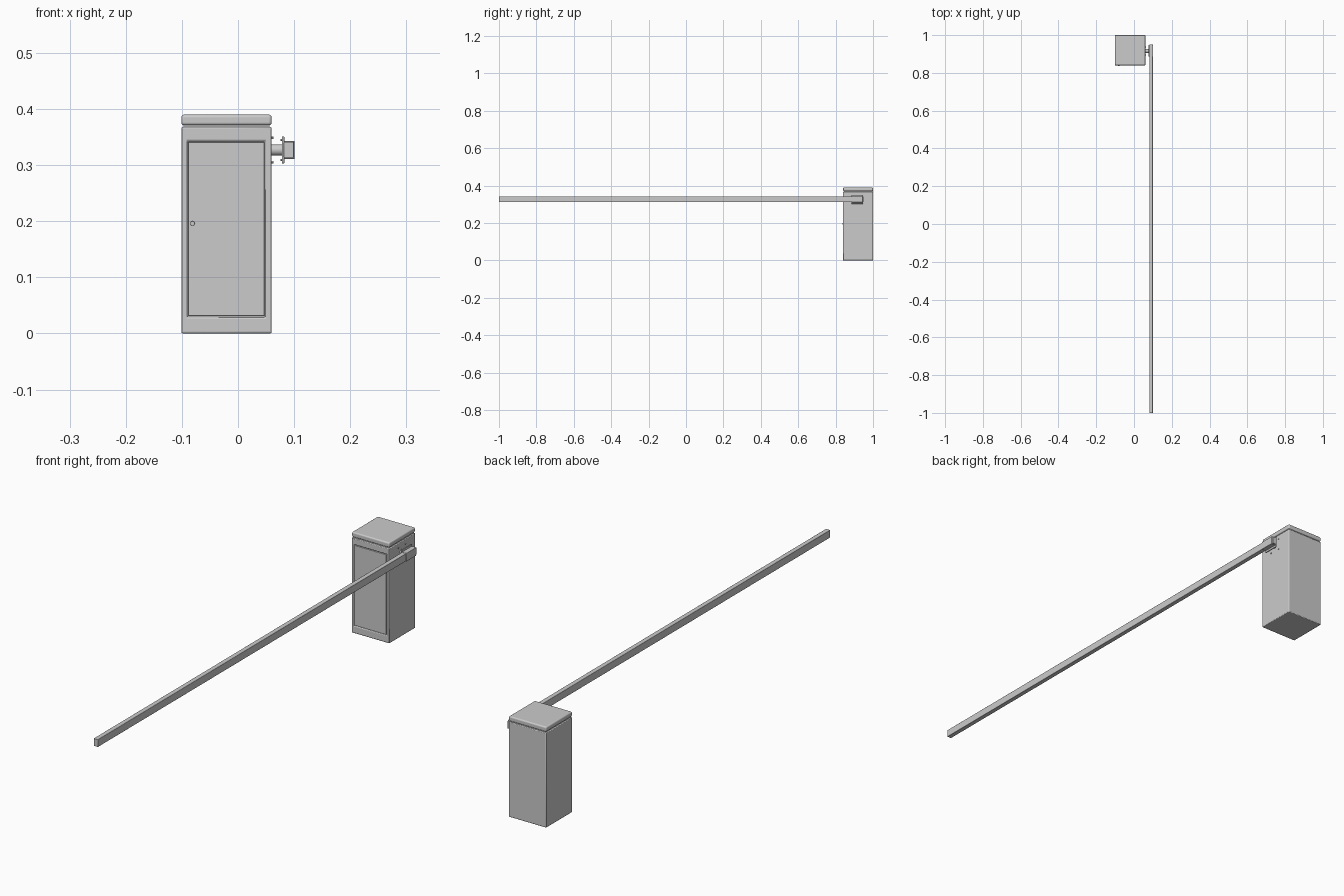
import bpy, bmesh, math
from mathutils import Vector

if "Cube" in bpy.data.objects:
    bpy.data.objects.remove(bpy.data.objects["Cube"])


def finish(ob, bevel=0.0, segs=2):
    if bevel:
        m = ob.modifiers.new("Bevel", 'BEVEL')
        m.width = bevel
        m.segments = segs
        m.limit_method = 'ANGLE'
        m.angle_limit = math.radians(40)
    bpy.ops.object.select_all(action='DESELECT')
    ob.select_set(True)
    bpy.context.view_layer.objects.active = ob
    bpy.ops.object.shade_smooth_by_angle(angle=math.radians(35))
    return ob


def box(name, lo, hi, bevel=0.0, segs=2, edit=None):
    lo, hi = Vector(lo), Vector(hi)
    bm = bmesh.new()
    bmesh.ops.create_cube(bm, size=1)
    for v in bm.verts:
        v.co = Vector(((lo[i] + hi[i]) / 2 + v.co[i] * (hi[i] - lo[i]) for i in range(3)))
    bm.normal_update()
    if edit:
        edit(bm)
    me = bpy.data.meshes.new(name)
    bm.to_mesh(me)
    bm.free()
    ob = bpy.data.objects.new(name, me)
    bpy.context.collection.objects.link(ob)
    return finish(ob, bevel, segs)


def cyl(name, centre, r, depth, axis, sides=24, bevel=0.0):
    rot = (0, math.pi / 2, 0) if axis == 'x' else (math.pi / 2, 0, 0)
    bpy.ops.mesh.primitive_cylinder_add(vertices=sides, radius=r, depth=depth,
                                        location=centre, rotation=rot)
    ob = bpy.context.object
    ob.name = name
    return finish(ob, bevel)


X0, X1, Y0, Y1 = -0.101, 0.06, 0.84, 1.0


# Cabinet body with a recess for the door
def door_recess(bm):
    front = min(bm.faces, key=lambda f: f.calc_center_median().y)
    ring = bmesh.ops.inset_individual(bm, faces=[front], thickness=0.01)
    for v in front.verts:
        v.co.x = -0.0905 if v.co.x < -0.02 else 0.049
        v.co.z = 0.029 if v.co.z < 0.18 else 0.343
    ext = bmesh.ops.extrude_discrete_faces(bm, faces=[front])
    for v in ext['faces'][0].verts:
        v.co.y += 0.005


box("cabinet_body", (X0, Y0, 0), (X1, Y1, 0.368), 0.0025, 2, door_recess)
box("door_panel", (-0.0885, Y0, 0.031), (0.047, Y0 + 0.006, 0.341), 0.001)
cyl("door_lock", (-0.081, Y0 - 0.001, 0.196), 0.004, 0.005, 'y', 20, 0.0006)

# Lid resting on a narrow recessed neck
box("lid_neck", (X0 + 0.004, Y0 + 0.004, 0.364), (X1 - 0.004, Y1 - 0.004, 0.374))
box("lid", (X0, Y0, 0.371), (X1, Y1, 0.39), 0.005, 4)

# Drive shaft and the bolts around it
YC, ZC = 0.916, 0.327
cyl("drive_shaft", (0.069, YC, ZC), 0.010, 0.022, 'x', 32)
for dy in (-0.022, 0.022):
    for dz in (-0.022, 0.022):
        cyl("flange_bolt", (0.061, YC + dy, ZC + dz), 0.0025, 0.004, 'x', 6)
        cyl("plate_bolt", (0.0775, YC + dy, ZC + dz * 0.8), 0.002, 0.003, 'x', 6)

# Clamp plate and sleeve holding the boom
box("clamp_plate", (0.078, 0.885, 0.303), (0.0825, 0.947, 0.351), 0.0008)
box("clamp_sleeve", (0.081, 0.887, 0.311), (0.101, 0.945, 0.343), 0.001)

# Boom arm
box("boom_arm", (0.0815, -1.0, 0.3125), (0.0995, 0.95, 0.3415), 0.001)
